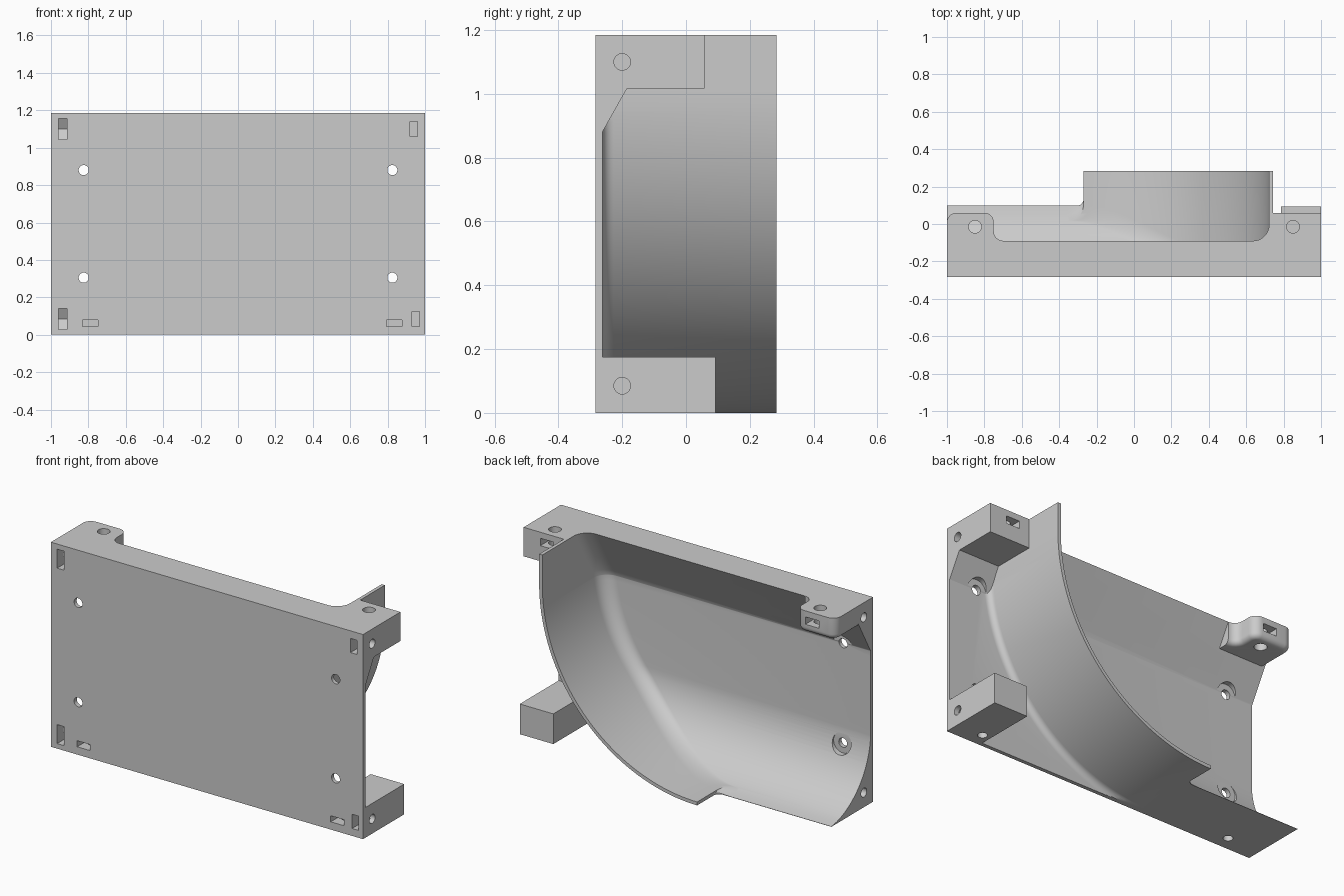
import bpy, bmesh
from math import sin, cos, pi, sqrt, radians

cube = bpy.data.objects.get("Cube")
if cube:
    bpy.data.objects.remove(cube, do_unlink=True)

grey = bpy.data.materials.new("plain grey")
grey.use_nodes = True
grey.diffuse_color = (0.6, 0.6, 0.6, 1)
grey.node_tree.nodes["Principled BSDF"].inputs["Base Color"].default_value = (0.6, 0.6, 0.6, 1)

# Main dimensions
FRONT, PLATE, BACK, TOP = -0.284, -0.262, 0.284, 1.185
CX, CZ, R_OUT, R_IN = -0.27, 1.012, 1.012, 0.992      # curved wall
LEDGE, LIP = -0.09, 0.098                             # top ledge and floor depth


def loft(name, rings):
    """Solid through rings that all have the same number of points."""
    bm = bmesh.new()
    rows = [[bm.verts.new(p) for p in ring] for ring in rings]
    n = len(rows[0])
    for a, b in zip(rows, rows[1:]):
        for i in range(n):
            j = (i + 1) % n
            bm.faces.new((a[i], a[j], b[j], b[i]))
    bm.faces.new(rows[0])
    bm.faces.new(rows[-1])
    bmesh.ops.recalc_face_normals(bm, faces=bm.faces)
    mesh = bpy.data.meshes.new(name)
    bm.to_mesh(mesh)
    bm.free()
    mesh.materials.append(grey)
    obj = bpy.data.objects.new(name, mesh)
    bpy.context.collection.objects.link(obj)
    return obj


def prism(name, pts, axis, lo, hi):
    """Flat outline extruded along an axis."""
    place = {"x": lambda u, v, w: (w, u, v),
             "y": lambda u, v, w: (u, w, v),
             "z": lambda u, v, w: (u, v, w)}[axis]
    return loft(name, [[place(u, v, w) for u, v in pts] for w in (lo, hi)])


def box(name, x0, x1, y0, y1, z0, z1):
    return prism(name, [(x0, y0), (x1, y0), (x1, y1), (x0, y1)], "z", z0, z1)


def arc(cx, cy, r, a0, a1, n=6):
    angles = [radians(a0 + (a1 - a0) * i / n) for i in range(n + 1)]
    return [(cx + r * cos(a), cy + r * sin(a)) for a in angles]


def rod(name, u, v, r, axis, lo, hi):
    return prism(name, arc(u, v, r, 0, 360, 28)[:-1], axis, lo, hi)


def combine(target, tool, operation):
    mod = target.modifiers.new("combine", "BOOLEAN")
    mod.operation, mod.solver, mod.object = operation, "EXACT", tool
    bpy.context.view_layer.update()
    bpy.context.view_layer.objects.active = target
    bpy.ops.object.modifier_apply(modifier=mod.name)
    bpy.data.objects.remove(tool, do_unlink=True)


def add(tool):
    combine(body, tool, "UNION")


def cut(tool):
    combine(body, tool, "DIFFERENCE")


# Front plate
body = box("wall_housing", -1, 1, FRONT, PLATE, 0, TOP)


# Curved wall as a solid: quarter round, straight above, flared at the plate
def wall_ring(y, flare):
    r = R_OUT + flare
    pts = [(-1, y, TOP), (-1, y, 0)]
    for i in range(49):
        t = i / 48 * pi / 2
        pts.append((CX + r * sin(t), y, max(0, CZ - r * cos(t))))
    return pts + [(CX + r, y, TOP)]


FLARE = 0.035
rings = [wall_ring(-0.275, FLARE)]
for i in range(7):
    a = i / 6 * pi / 2
    rings.append(wall_ring(PLATE + FLARE * (1 - cos(a)), FLARE * (1 - sin(a))))
rings.append(wall_ring(BACK, 0))
add(loft("curved_wall", rings))

# Right corner blocks and the sloped support under the upper one
add(prism("upper_support", [(-0.275, 0.857), (PLATE, 0.88), (LEDGE, TOP), (-0.275, TOP)],
          "x", 0.55, 1))
add(box("upper_right_block", 0.735, 1, -0.275, 0.058, 1.017, TOP))
add(box("lower_right_block", 0.785, 1, -0.275, 0.093, 0, 0.175))


# Basin hollow: sloped ledge above, rounded floor below, filleted at the wall
def hollow_front(z):
    radius = 0.42
    reach = PLATE + radius
    start = sqrt(radius ** 2 - (reach - LIP) ** 2)
    ledge = PLATE + (LEDGE - PLATE) * (z - 0.88) / (TOP - 0.88)
    floor = PLATE
    if z < start:
        floor = reach - sqrt(max(0, radius ** 2 - (start - z) ** 2))
    return max(PLATE + 0.001, ledge, floor)


def hollow_ring(z):
    drop = min(R_IN, max(0, CZ - z))
    edge, front, r = CX + sqrt(R_IN ** 2 - drop ** 2), hollow_front(z), 0.085
    pts = [(-1.5, 0.6), (-1.5, front)]
    pts += arc(edge - r, front + r, r, -90, 0, 9) + [(edge, 0.6)]
    return [(x, y, z) for x, y in pts]


levels = [CZ - R_IN * cos(i / 48 * pi / 2) for i in range(49)]
levels = sorted(levels + [-0.003, 0.01, 0.88, 1.3])
cut(loft("basin_hollow", [hollow_ring(z) for z in levels]))

# Step from the deep curved wall down to the shallow floor lip
cut(prism("lip_step", [(-1.5, 0.6), (-1.5, LIP)] + arc(-0.305, LIP + 0.035, 0.035, -90, 0)
          + [(-0.27, 0.6)], "z", -0.1, 1.3))


# Upper left block with rounded corners and underside
def block_ring(z, inset):
    r = 0.05 - inset
    pts = [(-1 + inset, -0.25)]
    pts += arc(-0.95, 0.01, r, 180, 90) + arc(-0.80, 0.01, r, 90, 0)
    pts += arc(-0.70, -0.04, 0.05 + inset, 180, 270) + [(-0.70, -0.25)]
    return [(x, y, z) for x, y in pts]


rings = [block_ring(TOP, 0)]
for i in range(6):
    a = i / 5 * pi / 2
    rings.append(block_ring(1.09 - 0.03 * sin(a), 0.03 * (1 - cos(a))))
add(loft("upper_left_block", rings))

# Mounting holes with round recesses behind, side holes and block holes
for s in (-1, 1):
    for z in (0.305, 0.88):
        cut(rod("mount_hole", s * 0.825, z, 0.027, "y", -0.4, 0))
        cut(rod("mount_recess", s * 0.825, z, 0.06, "y", PLATE + 0.004, -0.05))
    for z in (0.085, 1.1):
        cut(rod("side_hole", -0.2, z, 0.026, "x", *sorted((s * 0.88, s * 1.1))))
    cut(rod("top_hole", s * 0.85, -0.015, 0.034, "z", 1.04, 1.3))
    cut(box("back_slot", s * 0.85 - 0.043, s * 0.85 + 0.043, -0.06, 0.1, 1.107, 1.15))

# Nut slots opening at the front
for x in (-0.79, 0.835):
    cut(rod("bottom_hole", x, -0.2, 0.026, "z", -0.1, 0.12))
    cut(box("bottom_slot", x - 0.042, x + 0.042, -0.4, -0.16, 0.045, 0.08))
for x, z in ((0.94, 1.1), (0.95, 0.084)):
    cut(box("right_slot", x - 0.02, x + 0.02, -0.4, -0.165, z - 0.041, z + 0.041))
for z in (0.084, 1.1):
    cut(prism("left_slot", [(-0.4, z - 0.055), (-0.2, z - 0.055), (-0.168, z),
                            (-0.2, z + 0.055), (-0.4, z + 0.055)], "x", -0.96, -0.915))

# Smooth curves, sharp corners
bpy.ops.object.select_all(action="DESELECT")
body.select_set(True)
bpy.context.view_layer.objects.active = body
bpy.ops.object.shade_smooth_by_angle(angle=radians(25))
